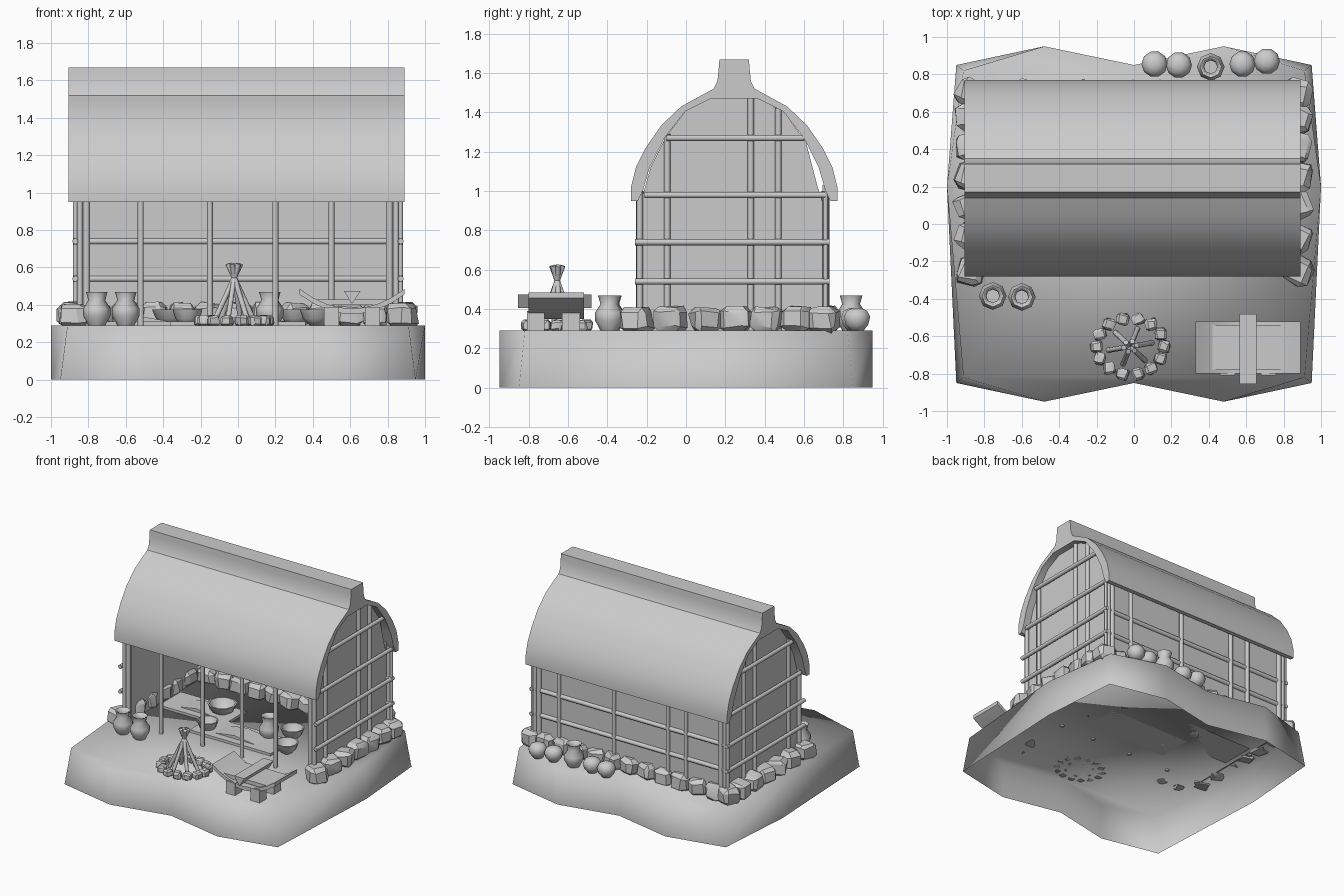
import bpy, bmesh, math, random
from mathutils import Vector

random.seed(4)
cube = bpy.data.objects.get("Cube")
if cube:
    bpy.data.objects.remove(cube, do_unlink=True)

grey = bpy.data.materials.new("plain grey")
grey.use_nodes = True
grey.diffuse_color = (0.6, 0.6, 0.6, 1)
grey.node_tree.nodes["Principled BSDF"].inputs["Base Color"].default_value = (0.6, 0.6, 0.6, 1)

FLOOR = 0.29
MID = 0.245  # ridge position in y


def finish(name, bm, smooth=None):
    bmesh.ops.recalc_face_normals(bm, faces=bm.faces)
    mesh = bpy.data.meshes.new(name)
    bm.to_mesh(mesh)
    bm.free()
    mesh.materials.append(grey)
    obj = bpy.data.objects.new(name, mesh)
    bpy.context.collection.objects.link(obj)
    if smooth:
        bpy.ops.object.select_all(action='DESELECT')
        bpy.context.view_layer.objects.active = obj
        obj.select_set(True)
        bpy.ops.object.shade_smooth_by_angle(angle=math.radians(smooth))
    return obj


def prism(name, points, axis, start, end, smooth=None):
    """Extrude a closed outline along x or y."""
    bm = bmesh.new()
    place = (lambda p, t: (t, *p)) if axis == 'x' else (lambda p, t: (p[0], t, p[1]))
    face = bm.faces.new([bm.verts.new(place(p, start)) for p in points])
    new = bmesh.ops.extrude_face_region(bm, geom=[face])["geom"]
    move = Vector(place((0, 0), end - start))
    bmesh.ops.translate(bm, vec=move, verts=[v for v in new if isinstance(v, bmesh.types.BMVert)])
    return finish(name, bm, smooth)


def box(name, x, y, z, sx, sy, sz):
    outline = [(x - sx / 2, z), (x + sx / 2, z), (x + sx / 2, z + sz), (x - sx / 2, z + sz)]
    return prism(name, outline, 'y', y - sy / 2, y + sy / 2)


def pole(name, a, b, r=0.016):
    a, b = Vector(a), Vector(b)
    bm = bmesh.new()
    bmesh.ops.create_cone(bm, cap_ends=True, segments=8, radius1=r, radius2=r, depth=(b - a).length)
    bmesh.ops.rotate(bm, verts=bm.verts, matrix=(b - a).to_track_quat('Z', 'Y').to_matrix())
    bmesh.ops.translate(bm, vec=(a + b) / 2, verts=bm.verts)
    return finish(name, bm, 50)


def lathe(name, x, y, profile, sides=8):
    bm = bmesh.new()
    rings = []
    for r, z in profile:
        rings.append([bm.verts.new((x + r * math.cos(math.tau * i / sides),
                                    y + r * math.sin(math.tau * i / sides), FLOOR + z))
                      for i in range(sides)])
    for low, high in zip(rings, rings[1:]):
        for i in range(sides):
            j = (i + 1) % sides
            bm.faces.new((low[i], low[j], high[j], high[i]))
    bm.faces.new(rings[0])
    bm.faces.new(rings[-1])
    return finish(name, bm, 60)


def stone(name, x, y, size, height):
    bm = bmesh.new()
    bmesh.ops.create_cube(bm, size=1)
    bmesh.ops.bevel(bm, geom=bm.edges[:], offset=0.2, segments=1, affect='EDGES')
    for v in bm.verts:
        v.co += Vector([random.uniform(-0.07, 0.07) for _ in range(3)])
        v.co = Vector((v.co.x * size, v.co.y * size, v.co.z * height))
    turn = random.uniform(-0.5, 0.5)
    c, s = math.cos(turn), math.sin(turn)
    for v in bm.verts:
        v.co = Vector((x + c * v.co.x - s * v.co.y, y + s * v.co.x + c * v.co.y,
                       FLOOR + height * 0.45 + v.co.z))
    return finish(name, bm, 30)


# Ground block: hollow underneath, with pinched top corners
quarter = [(1.0, 0.2), (0.95, 0.85), (0.48, 0.95), (0, 0.85)]
plan = quarter + [(-x, y) for x, y in quarter[2::-1]]
plan += [(-0.95, -0.85), (-0.48, -0.95), (0, -0.85), (0.48, -0.95), (0.95, -0.85)]
bm = bmesh.new()
low = [bm.verts.new((x, y, 0)) for x, y in plan]
high = []
for x, y in plan:
    corner = abs(x) == 0.95
    high.append(bm.verts.new((x * (0.96 if corner else 1), y * (0.965 if corner else 1), FLOOR)))
for i in range(len(plan)):
    j = (i + 1) % len(plan)
    bm.faces.new((low[i], low[j], high[j], high[i]))
bm.faces.new(high)
finish("ground", bm, 180)

# Arched thatch roof with a raised ridge
outer = [(0.49, 0.95), (0.525, 0.95), (0.525, 1.02), (0.5, 1.12), (0.45, 1.22), (0.37, 1.335),
         (0.27, 1.43), (0.17, 1.485), (0.105, 1.52), (0.085, 1.56), (0.078, 1.63), (0.075, 1.67)]
inner = [(0.12, 1.47), (0.25, 1.405), (0.355, 1.27), (0.43, 1.12), (0.465, 1.0)]
half = outer[::-1]
profile = [(MID - d, z) for d, z in outer] + [(MID + d, z) for d, z in half]
profile += [(MID + d, z) for d, z in inner[::-1]] + [(MID - d, z) for d, z in inner]
prism("roof", profile, 'x', -0.905, 0.89, 35)

# Wall panels
gable = [(-0.22, FLOOR), (0.70, FLOOR), (0.70, 0.93), (0.67, 1.02), (0.61, 1.25), (0.5, 1.4),
         (0.37, 1.47), (0.12, 1.47), (0, 1.41), (-0.1, 1.28), (-0.18, 1.12), (-0.22, 0.98)]
prism("right_gable_wall", gable, 'x', -0.835, -0.825)
prism("left_gable_wall", gable, 'x', 0.825, 0.835)
box("back_wall", 0, 0.7, FLOOR, 1.66, 0.01, 0.74)

# Gable lattice on both ends
for side, word in ((-1, "right"), (1, "left")):
    for y, top in ((-0.235, 1.0), (-0.095, 1.29), (0.33, 1.47), (0.47, 1.42), (0.71, 1.0)):
        pole(word + "_gable_upright", (side * 0.845, y, 0.28), (side * 0.845, y, top))
    for z, y0, y1 in ((0.54, -0.26, 0.73), (0.74, -0.26, 0.73), (0.98, -0.21, 0.71), (1.27, -0.1, 0.6)):
        pole(word + "_gable_rail", (side * 0.87, y0, z), (side * 0.87, y1, z))
    for y in (-0.235, 0.71):
        pole(word + "_corner_post", (side * 0.81, y, 0.28), (side * 0.81, y, 1.0), 0.02)
    pole(word + "_gable_corner_post", (side * 0.87, 0.71, 0.28), (side * 0.87, 0.71, 1.0), 0.012)

# Front posts, back posts and back rails
for x in (-0.52, -0.15, 0.2, 0.5):
    pole("front_post", (x, -0.235, 0.28), (x, -0.235, 1.08))
for x in (0.63, 0.14, -0.34, -0.5):
    pole("back_post", (x, 0.715, 0.28), (x, 0.715, 1.0))
for z in (0.54, 0.74):
    pole("back_rail", (-0.88, 0.705, z), (0.88, 0.705, z), 0.018)

# Foundation stones along three walls
for side in (-1, 1):
    for y in (-0.25, -0.07, 0.1, 0.255, 0.41, 0.57, 0.70):
        stone("gable_stone", side * 0.875, y, 0.145, 0.125)
for i in range(11):
    stone("back_stone", -0.75 + 0.15 * i, 0.69, 0.14, 0.125)

# Pots and bowls
POT = [(0.045, 0), (0.072, 0.05), (0.074, 0.09), (0.045, 0.135), (0.058, 0.18),
       (0.045, 0.175), (0.035, 0.135), (0.05, 0.06)]
BOWL = [(0.4, 0), (0.8, 0.035), (1.0, 0.085), (0.88, 0.085), (0.65, 0.04), (0.35, 0.02)]
LIDDED = [(0.035, 0), (0.06, 0.03), (0.07, 0.07), (0.055, 0.1), (0.025, 0.115)]
for x, y in ((-0.755, -0.385), (-0.6, -0.39), (0.17, 0.15), (0.41, 0.84)):
    lathe("pot", x, y, POT)
for x, y, r in ((-0.35, 0.3, 0.11), (-0.27, 0.0, 0.08), (0.31, 0.25, 0.09), (0.42, 0.02, 0.09)):
    lathe("bowl", x, y, [(a * r, z) for a, z in BOWL], 10)
for x, y in ((0.11, 0.855), (0.24, 0.85), (0.58, 0.855), (0.71, 0.87)):
    lathe("lidded_bowl", x, y, LIDDED, 10)

# Sleeping mats with rolled pillows
for x, y, w in ((-0.5, 0.26, 0.58), (0, 0.04, 0.72)):
    box("mat", x, y, FLOOR, w, 0.28, 0.02)
    prism("mat_cover", [(x - w * 0.25, 0.31), (x + w * 0.25, 0.31), (x, 0.335)], 'y', y - 0.08, y + 0.08)

# Campfire: stone ring and leaning sticks
FX, FY = -0.02, -0.655
for i in range(14):
    a = math.tau * i / 14
    stone("fire_stone", FX + 0.18 * math.cos(a), FY + 0.15 * math.sin(a), 0.062, 0.055)
for i in range(6):
    a = math.tau * i / 6 + 0.2
    foot = (FX + 0.12 * math.cos(a), FY + 0.1 * math.sin(a), FLOOR)
    tip = (FX - 0.035 * math.cos(a), FY - 0.03 * math.sin(a), 0.62)
    pole("fire_stick", foot, tip, 0.014)

# Curved bench with a board, a split log and four legs
BX, BY = 0.61, -0.66
arc = [(BX + 0.28 * t / 4, 0.35 + 0.105 * (t / 4) ** 2) for t in range(-4, 5)]
prism("bench_seat", arc + [(x, z + 0.03) for x, z in arc[::-1]], 'y', BY - 0.14, BY + 0.14, 40)
prism("bench_board", [(0.42, 0.4), (0.8, 0.4), (0.8, 0.43), (0.42, 0.43)], 'y', BY - 0.12, BY + 0.12)
prism("split_log", [(0.565, 0.475), (0.61, 0.405), (0.655, 0.475)], 'y', -0.855, -0.48)
for x in (0.5, 0.72):
    for y in (-0.765, -0.585):
        box("bench_leg", x, y, FLOOR, 0.08, 0.09, 0.1)
